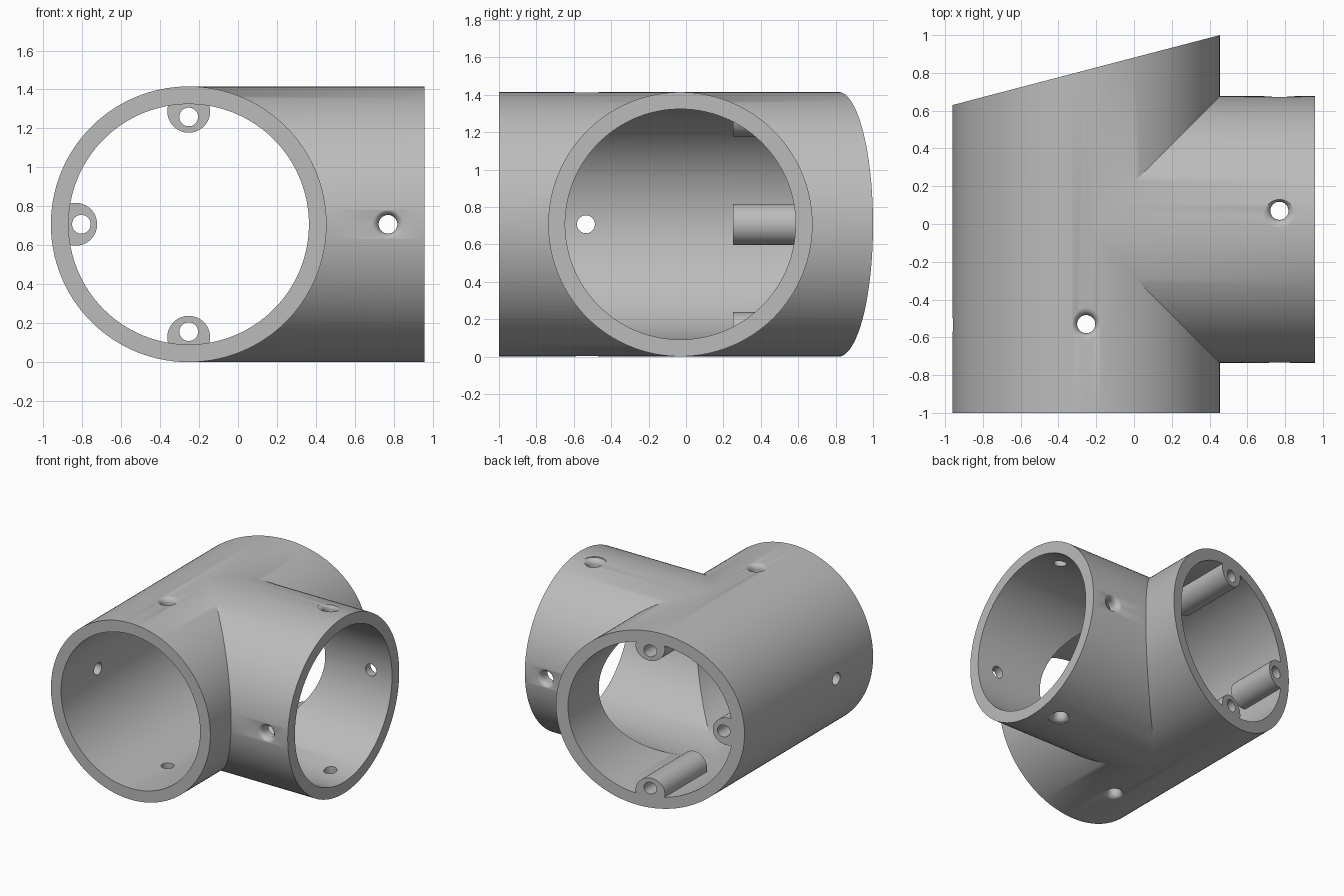
import bpy, bmesh
from math import cos, sin, pi, atan2
from mathutils import Matrix, Vector

cube = bpy.data.objects.get("Cube")
if cube:
    bpy.data.objects.remove(cube, do_unlink=True)

grey = bpy.data.materials.new("light_grey")
grey.use_nodes = True
COLOUR = (0.5, 0.5, 0.5, 1)
grey.diffuse_color = COLOUR
grey.node_tree.nodes["Principled BSDF"].inputs["Base Color"].default_value = COLOUR

AX, AY, AZ = -0.253, -0.03, 0.708      # pipe axes
OUTER, INNER, HOLE = 0.7075, 0.617, 0.048
END = Vector((0, 1, 0))
SIDE = Vector((1, 0, 0))
UP = Vector((0, 0, 1))


def add_mesh(name, bm):
    bmesh.ops.recalc_face_normals(bm, faces=bm.faces)
    mesh = bpy.data.meshes.new(name)
    bm.to_mesh(mesh)
    bm.free()
    mesh.materials.append(grey)
    ob = bpy.data.objects.new(name, mesh)
    bpy.context.collection.objects.link(ob)
    return ob


def lathe(name, profile, origin, axis, seg):
    """Closed solid of revolution from (radius, distance along axis) pairs."""
    bm = bmesh.new()
    turn = axis.to_track_quat('Z', 'Y').to_matrix()
    rings = []
    for r, d in profile:
        rings.append([bm.verts.new(Vector(origin) + turn @ Vector(
            (r * cos(2 * pi * (i + .5) / seg), r * sin(2 * pi * (i + .5) / seg), d)))
            for i in range(seg)])
    for a, b in zip(rings, rings[1:]):
        for i in range(seg):
            j = (i + 1) % seg
            bm.faces.new((a[i], a[j], b[j], b[i]))
    bm.faces.new(rings[0])
    bm.faces.new(rings[-1])
    return add_mesh(name, bm)


def rod(name, r, start, end, origin, axis, seg=144):
    return lathe(name, [(r, start), (r, end)], origin, axis, seg)


def combine(target, tool, operation):
    mod = target.modifiers.new(operation, 'BOOLEAN')
    mod.operation, mod.solver, mod.object = operation, 'EXACT', tool
    bpy.context.view_layer.update()
    graph = bpy.context.evaluated_depsgraph_get()
    mesh = bpy.data.meshes.new_from_object(target.evaluated_get(graph))
    target.modifiers.clear()
    target.data = mesh
    bpy.data.objects.remove(tool, do_unlink=True)


# Outer pipe and its side branch
pipe = rod("tee_pipe", OUTER, -1, 1.2, (AX, 0, AZ), END)
combine(pipe, rod("branch", OUTER - .001, 0, .957 - AX, (AX, AY, AZ), SIDE), 'UNION')

# Bores
combine(pipe, rod("main_bore", INNER, -1.1, 1.3, (AX, 0, AZ), END), 'DIFFERENCE')
combine(pipe, rod("branch_bore", INNER - .001, 0, 1.4, (AX, AY, AZ), SIDE), 'DIFFERENCE')

# Screw bosses along the inner wall
for out in (UP, -UP, -SIDE):
    centre = Vector((AX, 0, AZ)) + out * .58
    combine(pipe, rod("boss", .11, .25, 1.1, centre, END, 48), 'UNION')
    centre = Vector((AX, 0, AZ)) + out * .551
    combine(pipe, rod("boss_hole", HOLE, .2, 1.3, centre, END, 32), 'DIFFERENCE')

# Slanted back end
bm = bmesh.new()
bmesh.ops.create_cube(bm, size=4)
tilt = Matrix.Rotation(atan2(.37, 1.415), 4, 'Z')
bm.transform(Matrix.Translation((-.2525, .815, AZ)) @ tilt @ Matrix.Translation((0, 2, 0)))
combine(pipe, add_mesh("end_cutter", bm), 'DIFFERENCE')

# Rounded-mouth screw holes, plus one plain hole on the left wall
FILLET = .042
mouth = [(HOLE, -.3)]
for k in range(7):
    a = k / 6 * pi / 2
    mouth.append((HOLE + FILLET * (1 - cos(a)), -FILLET * (1 - sin(a))))
mouth.append((HOLE + FILLET, .1))
for centre, directions in (((AX, -.53, AZ), (UP, -UP)),
                           ((.77, .07, AZ), (UP, -UP)),
                           ((.77, AY, AZ), (END, -END))):
    for out in directions:
        drop = .007 if centre[1] == .07 else 0
        spot = Vector(centre) + out * (OUTER - drop)
        combine(pipe, lathe("screw_hole", mouth, spot, out, 32), 'DIFFERENCE')
combine(pipe, rod("plain_hole", HOLE, .4, .9, (AX, -.535, AZ), -SIDE, 32), 'DIFFERENCE')

# Smooth shading with crisp rims
pipe.data.materials.clear()
pipe.data.materials.append(grey)
for poly in pipe.data.polygons:
    poly.material_index = 0
bpy.ops.object.select_all(action='DESELECT')
pipe.select_set(True)
bpy.context.view_layer.objects.active = pipe
bpy.ops.object.shade_smooth_by_angle(angle=pi / 6)
